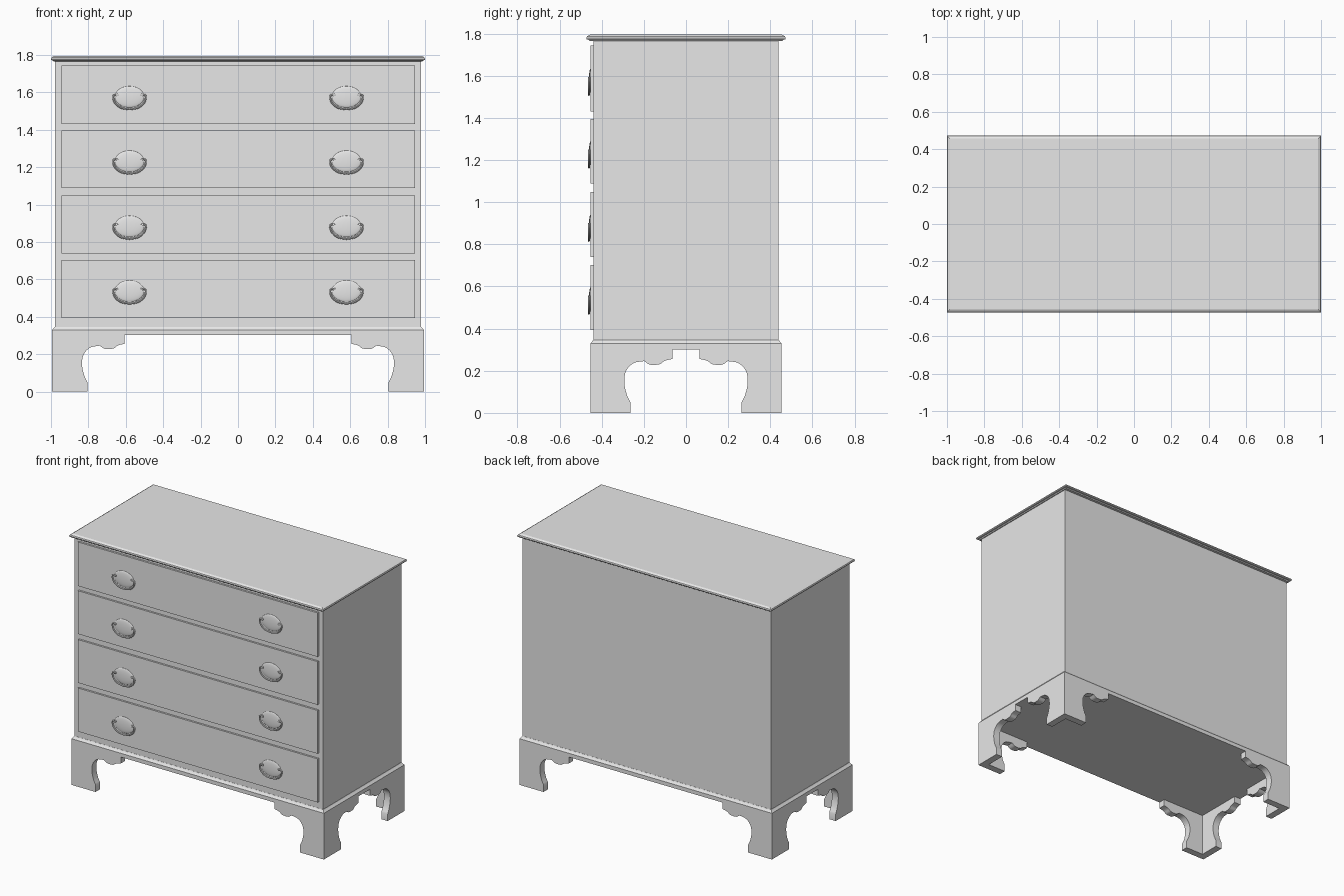
import bpy, bmesh, math
from mathutils import Vector, Matrix

if "Cube" in bpy.data.objects:
    bpy.data.objects.remove(bpy.data.objects["Cube"])

grey = bpy.data.materials.new("plain_grey")
grey.use_nodes = True
GREY = (0.8, 0.8, 0.8, 1)
grey.diffuse_color = GREY
grey.node_tree.nodes["Principled BSDF"].inputs["Base Color"].default_value = GREY


def finish(bm, name, smooth=False):
    bmesh.ops.recalc_face_normals(bm, faces=bm.faces)
    mesh = bpy.data.meshes.new(name)
    bm.to_mesh(mesh)
    bm.free()
    mesh.materials.append(grey)
    obj = bpy.data.objects.new(name, mesh)
    bpy.context.collection.objects.link(obj)
    if smooth:
        bpy.ops.object.select_all(action='DESELECT')
        obj.select_set(True)
        bpy.context.view_layer.objects.active = obj
        bpy.ops.object.shade_smooth_by_angle(angle=math.radians(40))
    return obj


def loft(bm, rings):
    """Skin a list of equal point rings and cap both ends."""
    loops = [[bm.verts.new(p) for p in ring] for ring in rings]
    n = len(loops[0])
    for a, b in zip(loops, loops[1:]):
        for i in range(n):
            j = (i + 1) % n
            bm.faces.new((a[i], a[j], b[j], b[i]))
    bm.faces.new(loops[0])
    bm.faces.new(loops[-1])


def stacked(name, levels):
    """Stack centred rectangles given as (half x, half y, z)."""
    bm = bmesh.new()
    loft(bm, [[(-x, -y, z), (x, -y, z), (x, y, z), (-x, y, z)] for x, y, z in levels])
    return finish(bm, name)


def spline(pts, steps=4):
    """Smooth curve through the given points."""
    p = [Vector(q) for q in pts]
    p = [2 * p[0] - p[1]] + p + [2 * p[-1] - p[-2]]
    out = []
    for a, b, c, d in zip(p, p[1:], p[2:], p[3:]):
        for k in range(steps):
            t = k / steps
            out.append(0.5 * (2 * b + (c - a) * t + (2 * a - 5 * b + 4 * c - d) * t * t
                              + (3 * b - a - 3 * c + d) * t ** 3))
    return out + [p[-2]]


# Case, moulded top and base moulding
stacked("case", [(0.979, 0.44, 0.34), (0.979, 0.44, 1.77)])
stacked("moulded_top", [(0.985, 0.458, 1.765), (0.99, 0.463, 1.771), (0.998, 0.471, 1.773),
                        (1.0, 0.473, 1.779), (0.997, 0.47, 1.787), (0.983, 0.456, 1.795)])
BASE_X, BASE_Y, BASE_Z = 0.995, 0.454, 0.302
stacked("base_moulding", [(BASE_X, BASE_Y, BASE_Z), (BASE_X, BASE_Y, 0.329),
                          (0.985, 0.445, 0.34), (0.98, 0.441, 0.347)])

# Bracket feet: scrolled profile as (distance from corner, height)
THICK = 0.05
knee = spline([(0.19, 0.05), (0.172, 0.09), (0.161, 0.147), (0.17, 0.2),
               (0.205, 0.236), (0.256, 0.246)])
scroll = spline([(0.256, 0.246), (0.275, 0.232), (0.294, 0.228), (0.33, 0.231),
                 (0.352, 0.247), (0.389, 0.256)], 3)
bracket = ([Vector((0, 0)), Vector((0.19, 0))] + knee + scroll[1:]
           + [Vector((0.389, BASE_Z)), Vector((0, BASE_Z))])

for sx, side in ((1, "left"), (-1, "right")):
    for sy, end in ((-1, "front"), (1, "back")):
        bm = bmesh.new()
        for along_x in (True, False):
            rings = []
            for depth in (0, THICK):
                ring = []
                for d, z in bracket:
                    u, v = max(d, depth), depth      # mitred corner
                    if not along_x:
                        u, v = v, u
                    ring.append((sx * (BASE_X - u), sy * (BASE_Y - v), z))
                rings.append(ring)
            loft(bm, rings)
        finish(bm, f"{end}_{side}_bracket_foot", True)

# Drawers with domed plates and swinging pulls
FACE_Y = -0.453
bail_half = spline([(0.058, 0.022), (0.072, 0.023), (0.085, 0.019), (0.086, 0.0),
                    (0.073, -0.026), (0.043, -0.047), (0, -0.055)], 3)
bail = bail_half + [Vector((-p.x, p.y)) for p in reversed(bail_half[:-1])]


def handle(name, x, z):
    # Domed oval plate
    bm = bmesh.new()
    bmesh.ops.create_uvsphere(bm, u_segments=32, v_segments=16, radius=1)
    bmesh.ops.transform(bm, verts=bm.verts, matrix=Matrix.Translation((x, FACE_Y, z + 0.012))
                        @ Matrix.Diagonal((0.078, 0.008, 0.057, 1)))
    finish(bm, name + "_plate", True)
    # Bent wire pull and its two posts
    bm = bmesh.new()
    rings = []
    for i, p in enumerate(bail):
        tangent = (bail[min(i + 1, len(bail) - 1)] - bail[max(i - 1, 0)]).normalized()
        ring = []
        for k in range(8):
            a = math.tau * k / 8
            off = 0.005 * math.cos(a)
            ring.append((x + p.x - tangent.y * off, FACE_Y - 0.008 + 0.005 * math.sin(a),
                         z + p.y + tangent.x * off))
        rings.append(ring)
    loft(bm, rings)
    for s in (-1, 1):
        bmesh.ops.create_cone(bm, cap_ends=True, segments=12, radius1=0.008, radius2=0.008, depth=0.014,
                              matrix=Matrix.Translation((x + s * 0.066, FACE_Y - 0.005, z + 0.022))
                              @ Matrix.Rotation(math.pi / 2, 4, 'X'))
    finish(bm, name + "_pull", True)


for n, (low, high) in enumerate([(0.393, 0.703), (0.74, 1.048), (1.088, 1.396), (1.43, 1.743)], 1):
    bm = bmesh.new()
    loft(bm, [[(-0.945, y, low), (0.945, y, low), (0.945, y, high), (-0.945, y, high)]
              for y in (FACE_Y, -0.43)])
    finish(bm, f"drawer_{n}")
    for s, side in ((1, "left"), (-1, "right")):
        handle(f"drawer_{n}_{side}_handle", s * 0.58, (low + high) / 2 - 0.022)
